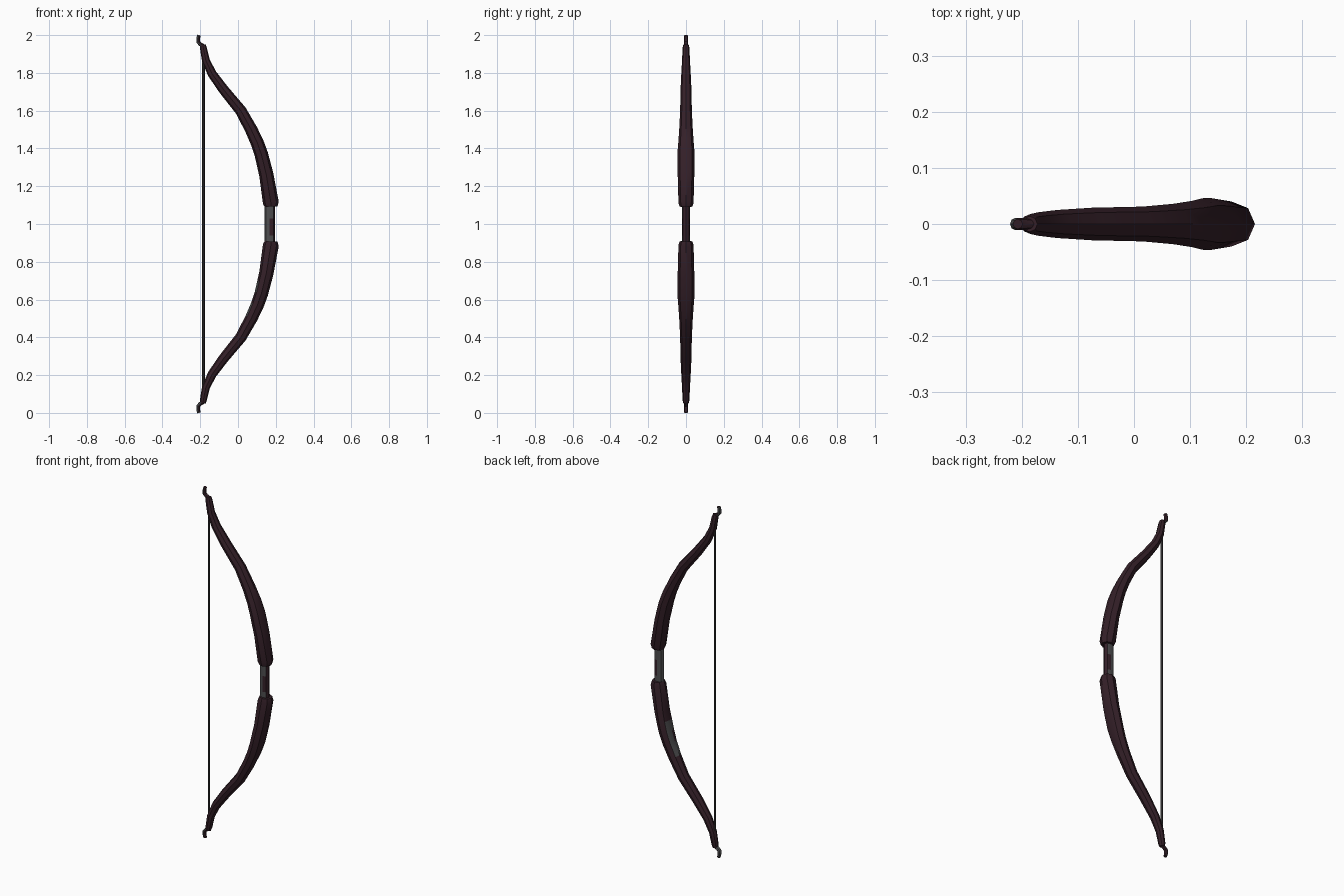
import bpy, bmesh, math
from mathutils import Vector

if "Cube" in bpy.data.objects:
    bpy.data.objects.remove(bpy.data.objects["Cube"])


def material(name, rgb):
    m = bpy.data.materials.new(name)
    m.diffuse_color = (*rgb, 1)
    m.use_nodes = True
    m.node_tree.nodes["Principled BSDF"].inputs["Base Color"].default_value = m.diffuse_color
    return m


WOOD = material("dark maroon wood", (0.034, 0.014, 0.021))
GREY = material("dark grey wrap", (0.075, 0.075, 0.078))
STRING = material("string grey", (0.045, 0.043, 0.045))


def tube(name, rings, sides, mats, rule=None, flip=False, turn=0.0):
    """Loft elliptical rings (x, z, half depth, half width) along a path in the xz plane."""
    bm = bmesh.new()
    loops = []
    n = len(rings)
    for i, (x, z, rx, ry) in enumerate(rings):
        a, b = rings[max(i - 1, 0)], rings[min(i + 1, n - 1)]
        t = Vector((b[0] - a[0], 0, b[1] - a[1])).normalized()
        side = Vector((t.z, 0, -t.x))
        loop = []
        for k in range(sides):
            u = 2 * math.pi * k / sides + turn
            p = Vector((x, 0, z)) + side * rx * math.cos(u) + Vector((0, ry * math.sin(u), 0))
            if flip:
                p.z = 2 - p.z
            loop.append(bm.verts.new(p))
        loops.append(loop)
    for a, b in zip(loops, loops[1:]):
        for k in range(sides):
            j = (k + 1) % sides
            bm.faces.new((a[k], a[j], b[j], b[k]))
    bm.faces.new(loops[0])
    bm.faces.new(loops[-1])
    bmesh.ops.recalc_face_normals(bm, faces=bm.faces)
    if rule:
        for f in bm.faces:
            f.material_index = rule(f.calc_center_median(), f.normal)
    me = bpy.data.meshes.new(name)
    bm.to_mesh(me)
    bm.free()
    for m in mats:
        me.materials.append(m)
    ob = bpy.data.objects.new(name, me)
    bpy.context.collection.objects.link(ob)
    bpy.context.view_layer.objects.active = ob
    ob.select_set(True)
    bpy.ops.object.shade_smooth_by_angle(angle=math.radians(40))
    ob.select_set(False)
    return ob


# Recurved limb, from the grip to the tip
limb = [
    (0.175, 1.092, 0.034, 0.034), (0.174, 1.112, 0.042, 0.040),
    (0.150, 1.26, 0.038, 0.044), (0.138, 1.31, 0.037, 0.046),
    (0.123, 1.37, 0.036, 0.046), (0.102, 1.43, 0.035, 0.041),
    (0.070, 1.50, 0.033, 0.036), (0.015, 1.60, 0.030, 0.031),
    (-0.075, 1.71, 0.027, 0.029), (-0.137, 1.795, 0.024, 0.025),
    (-0.170, 1.865, 0.021, 0.021), (-0.184, 1.935, 0.018, 0.018),
    (-0.186, 1.950, 0.014, 0.014),
]


# Bare grey patches on the string side of the lower limb
def patches(c, n):
    if n.x > -0.1 or abs(n.y) < 0.1 or abs(n.y) > 0.8:
        return 0
    if n.y > 0:
        return int(0.50 < c.z < 0.72)
    return int(0.50 < c.z < 0.57 or 0.63 < c.z < 0.69)


tube("upper_limb", limb, 8, [WOOD])
tube("lower_limb", limb, 8, [WOOD, GREY], patches, flip=True)

# Hooked nocks at both tips
nock = [(-0.180, 1.942, 0.009, 0.010), (-0.200, 1.952, 0.010, 0.011),
        (-0.211, 1.963, 0.010, 0.011), (-0.211, 1.982, 0.010, 0.011),
        (-0.207, 2.0, 0.009, 0.009)]
for label, flip in (("upper_nock", False), ("lower_nock", True)):
    tube(label, nock, 8, [WOOD, GREY], lambda c, n: int(n.x < 0.2), flip)

# Grip: grey wrap with dark wood on the outer side and a dark front panel
heights = [0.89, 0.94, 1.03, 1.11]


def grip_colour(c, n):
    if n.x > 0.6:
        return 0
    if n.x > 0 and 0.94 < c.z < 1.03:
        return 0
    return 1


tube("grip", [(0.168, z, 0.028, 0.021) for z in heights], 8, [WOOD, GREY], grip_colour)

# Bowstring
tube("bowstring", [(-0.183, z, 0.007, 0.007) for z in (0.12, 1.0, 1.88)], 6, [STRING])
